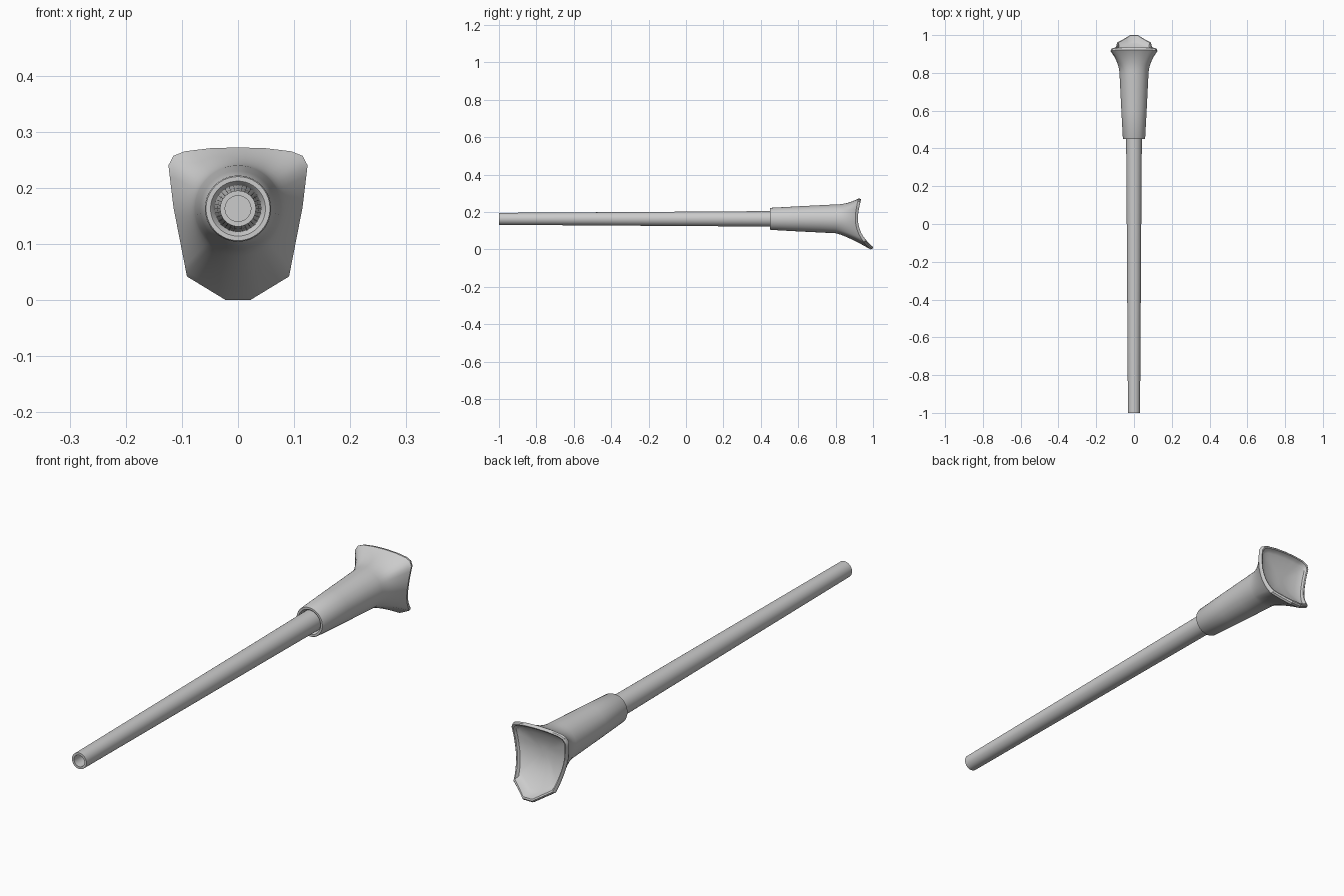
import bpy, bmesh, math
from mathutils import Vector

if "Cube" in bpy.data.objects:
    bpy.data.objects.remove(bpy.data.objects["Cube"])

CZ = 0.163  # height of the long axis

grey = bpy.data.materials.new("light_grey")
grey.diffuse_color = (0.6, 0.6, 0.6, 1)
grey.use_nodes = True
grey.node_tree.nodes["Principled BSDF"].inputs["Base Color"].default_value = grey.diffuse_color


def loft(name, rings):
    """Skin a list of equal-length rings and cap both ends."""
    bm = bmesh.new()
    vs = [[bm.verts.new(p) for p in r] for r in rings]
    n = len(rings[0])
    for a, b in zip(vs, vs[1:]):
        for i in range(n):
            j = (i + 1) % n
            bm.faces.new((a[i], a[j], b[j], b[i]))
    bm.faces.new(vs[0])
    bm.faces.new(vs[-1])
    bmesh.ops.recalc_face_normals(bm, faces=bm.faces)
    me = bpy.data.meshes.new(name)
    bm.to_mesh(me)
    bm.free()
    me.materials.append(grey)
    ob = bpy.data.objects.new(name, me)
    bpy.context.collection.objects.link(ob)
    bpy.ops.object.select_all(action='DESELECT')
    ob.select_set(True)
    bpy.context.view_layer.objects.active = ob
    bpy.ops.object.shade_smooth_by_angle(angle=math.radians(35))
    return ob


def circle(r, y, dirs):
    return [(r * d.x, y, CZ + r * d.y) for d in dirs]


# Tapered shaft with a bored tip
round_dirs = [Vector((math.cos(2 * math.pi * i / 32), math.sin(2 * math.pi * i / 32)))
              for i in range(32)]
shaft = [(0.023, -0.94), (0.023, -1.0), (0.032, -1.0), (0.0365, -0.3),
         (0.039, 0.1), (0.042, 0.5)]
loft("shaft", [circle(r, y, round_dirs) for r, y in shaft])

# Shield-shaped outline of the end plate, relative to the axis
half = [(0, 0.272), (0.05, 0.2705), (0.095, 0.265), (0.115, 0.257), (0.124, 0.24),
        (0.115, 0.165), (0.091, 0.042), (0.022, 0.0), (0, 0.0)]
loop = half + [(-x, z) for x, z in half[-2:0:-1]]
outline = []
for i, a in enumerate(loop):
    a, b = Vector(a), Vector(loop[(i + 1) % len(loop)])
    k = max(1, round((b - a).length / 0.018))
    outline += [a.lerp(b, j / k) - Vector((0, CZ)) for j in range(k)]
dirs = [p.normalized() for p in outline]


def plate_y(z):
    """Curved sweep of the plate: the lower lip reaches furthest back."""
    if z < 0.17:
        return 0.905 + 0.081 * ((0.17 - z) / 0.17) ** 2.2
    return 0.905 + 0.017 * ((z - 0.17) / 0.102) ** 1.5


# Socket: recessed mouth and tapered sleeve
rings = [circle(r, y, dirs) for r, y in
         [(0.036, 0.475), (0.047, 0.452), (0.049, 0.45), (0.057, 0.45), (0.059, 0.454),
          (0.067, 0.6), (0.073, 0.72), (0.077, 0.8)]]

# Flare from the round sleeve out to the plate outline
R0, Y0 = 0.077, 0.8
for u in (0.15, 0.3, 0.42, 0.54, 0.65, 0.75, 0.84, 0.92, 1.0):
    ring = []
    for p, d in zip(outline, dirs):
        s = u ** (1.65 + 0.4 * d.y)
        q = (d * R0).lerp(p, s)
        ring.append((q.x, Y0 + (plate_y(p.y + CZ) - Y0) * u, q.y + CZ))
    rings.append(ring)

# Rim thickness
for k, dy in ((0.985, 0.010), (0.95, 0.014), (0.91, 0.012)):
    rings.append([(p.x * k, plate_y(p.y + CZ) + dy, p.y * k + CZ) for p in outline])

# Dished back face
for k, dy in ((0.87, 0.003), (0.8, -0.001), (0.65, -0.005), (0.48, -0.008),
              (0.3, -0.01), (0.12, -0.01)):
    rings.append([(p.x * k, plate_y(p.y * k + CZ) + dy, p.y * k + CZ) for p in outline])
loft("socket_and_plate", rings)
